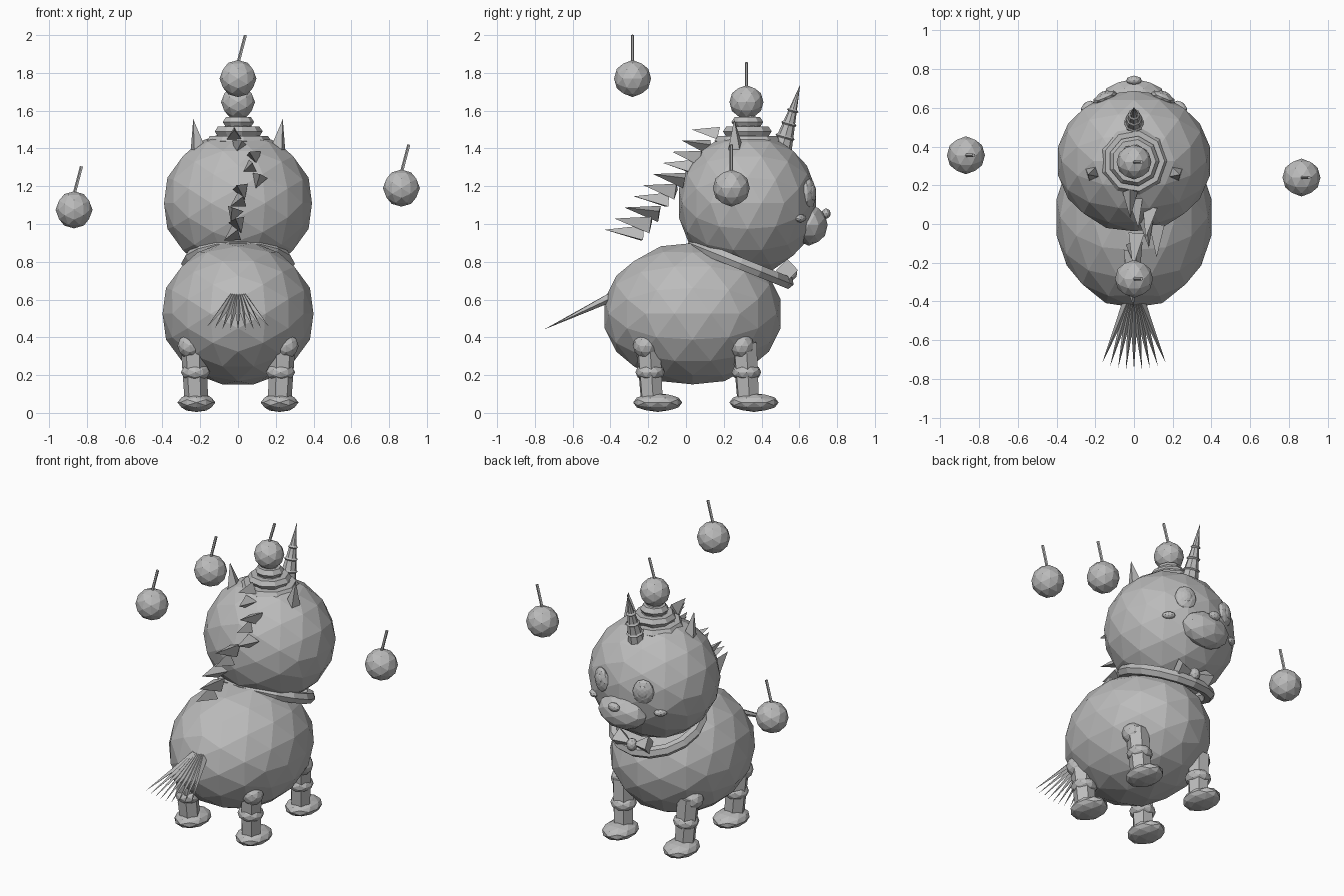
import bpy, bmesh, math
from mathutils import Vector, Euler

cube = bpy.data.objects.get("Cube")
if cube:
    bpy.data.objects.remove(cube, do_unlink=True)

grey = bpy.data.materials.new("plain grey")
grey.use_nodes = True
GREY = (0.5, 0.5, 0.5, 1)
grey.diffuse_color = GREY
grey.node_tree.nodes["Principled BSDF"].inputs["Base Color"].default_value = GREY


def finish(name, bm):
    bmesh.ops.recalc_face_normals(bm, faces=bm.faces[:])
    mesh = bpy.data.meshes.new(name)
    bm.to_mesh(mesh)
    bm.free()
    mesh.materials.append(grey)
    obj = bpy.data.objects.new(name, mesh)
    bpy.context.collection.objects.link(obj)
    return obj


def blob(name, at, size, cuts=1, rot=(0, 0, 0)):
    """Faceted ellipsoid from a subdivided icosahedron."""
    bm = bmesh.new()
    t = (1 + math.sqrt(5)) / 2
    for a in (-1, 1):
        for b in (-t, t):
            for co in ((a, 0, b), (0, b, a), (b, a, 0)):
                bm.verts.new(co)
    bmesh.ops.convex_hull(bm, input=bm.verts[:])
    bmesh.ops.subdivide_edges(bm, edges=bm.edges[:], cuts=cuts, use_grid_fill=True)
    bmesh.ops.triangulate(bm, faces=bm.faces[:])
    turn = Euler(rot)
    for v in bm.verts:
        n = v.co.normalized()
        p = Vector((n.x * size[0], n.y * size[1], n.z * size[2]))
        p.rotate(turn)
        v.co = p + Vector(at)
    return finish(name, bm)


def cone(name, base, tip, r1, r2=0, sides=6, spin=0):
    """Cone or rod from base to tip."""
    base, tip = Vector(base), Vector(tip)
    axis = tip - base
    bm = bmesh.new()
    bmesh.ops.create_cone(bm, cap_ends=True, segments=sides, radius1=r1,
                          radius2=r2, depth=axis.length)
    turn = axis.to_track_quat("Z", "Y")
    for v in bm.verts:
        p = v.co.copy()
        p.rotate(Euler((0, 0, spin)))
        p.rotate(turn)
        v.co = p + (base + tip) / 2
    return finish(name, bm)


def ring(name, at, major, minor, sides=10, tube=5, rot=(0, 0, 0), flat=1.0):
    bm = bmesh.new()
    rows = []
    turn = Euler(rot)
    for i in range(sides):
        a = math.tau * i / sides
        row = []
        for j in range(tube):
            b = math.tau * j / tube
            r = major + minor * math.cos(b)
            p = Vector((r * math.cos(a), r * math.sin(a), flat * minor * math.sin(b)))
            p.rotate(turn)
            row.append(bm.verts.new(p + Vector(at)))
        rows.append(row)
    for i in range(sides):
        n, m = rows[i], rows[(i + 1) % sides]
        for j in range(tube):
            k = (j + 1) % tube
            bm.faces.new((n[j], m[j], m[k], n[k]))
    return finish(name, bm)


# Body and head
blob("body", (0, 0.035, 0.525), (0.408, 0.475, 0.382), cuts=2)
blob("head", (0, 0.325, 1.11), (0.40, 0.37, 0.38), cuts=2)

# Legs with knees, hips and feet
for side, s in (("left", 1), ("right", -1)):
    for end, y in (("back", -0.19), ("front", 0.32)):
        tag = f"{end}_{side}"
        cone(f"leg_{tag}", (s * 0.22, y + 0.01, 0.05), (s * 0.235, y - 0.01, 0.37),
             0.062, 0.07, sides=6)
        blob(f"knee_{tag}", (s * 0.225, y, 0.215), (0.078, 0.078, 0.05))
        blob(f"hip_{tag}", (s * 0.255, y - 0.025, 0.355), (0.066, 0.066, 0.066))
        blob(f"foot_{tag}", (s * 0.22, y + 0.04, 0.055), (0.1, 0.13, 0.05))

# Face
blob("muzzle", (0, 0.65, 0.995), (0.165, 0.1, 0.11))
blob("nose", (0, 0.742, 1.055), (0.04, 0.024, 0.028))
for side, s in (("left", 1), ("right", -1)):
    turn = (0, 0, -s * 0.4)
    blob(f"eye_{side}", (s * 0.15, 0.652, 1.16), (0.066, 0.03, 0.08), rot=turn)
    blob(f"pupil_{side}", (s * 0.157, 0.67, 1.165), (0.035, 0.015, 0.045), rot=turn)
    blob(f"cheek_{side}", (s * 0.24, 0.605, 1.03), (0.04, 0.025, 0.022),
         rot=(0, 0, -s * 0.7))
    cone(f"ear_{side}", (s * 0.205, 0.265, 1.36), (s * 0.237, 0.255, 1.555),
         0.055, sides=4, spin=math.pi / 4)

# Horn with spiral bands
horn_base, horn_tip = Vector((0, 0.505, 1.39)), Vector((0, 0.605, 1.74))
cone("horn", horn_base, horn_tip, 0.055, sides=8)
tilt = -math.atan2(0.1, 0.35)
for i in range(3):
    f = 0.2 + 0.2 * i
    ring(f"horn_band_{i + 1}", horn_base.lerp(horn_tip, f), 0.055 * (1 - f), 0.009,
         sides=8, tube=4, rot=(tilt, 0, 0))

# Tiered hat
for i, (z, r) in enumerate(((1.44, 0.14), (1.49, 0.095), (1.54, 0.05))):
    ring(f"hat_tier_{i + 1}", (0, 0.325, z), r, 0.036, sides=9, tube=6, flat=0.85)
cone("hat_core", (0, 0.325, 1.4), (0, 0.325, 1.6), 0.13, 0.03, sides=9)

# Balls on sticks: one on the hat, three floating
balls = (("hat", (0, 0.32, 1.645), 0.09, 0.21),
         ("right", (-0.868, 0.355, 1.075), 0.098, 0.23),
         ("left", (0.865, 0.24, 1.19), 0.098, 0.23),
         ("back", (0, -0.283, 1.77), 0.098, 0.23))
for tag, at, r, rise in balls:
    centre = Vector(at)
    blob(f"ball_{tag}", at, (r, r, r))
    cone(f"stick_{tag}", centre + Vector((-0.005, 0, 0.06)),
         centre + Vector((0.04, 0, rise)), 0.009, 0.009, sides=5)

# Mane of spikes down the back of the head
sway = (-0.02, 0.0, 0.09, 0.06, 0.11, 0.02, 0.0, -0.02, 0.0, -0.03)
for i, x in enumerate(sway):
    f = i / (len(sway) - 1)
    base = Vector((x, 0.17 - 0.4 * f, 1.47 - 0.53 * f))
    lean = 0.03 * math.sin(i * 2.3)
    tip = base + Vector((lean, -0.14 - 0.06 * f, 0.03))
    cone(f"mane_spike_{i + 1}", base, tip, 0.045 + 0.008 * f, sides=3, spin=i * 0.7)

# Fanned tail
for i in range(9):
    t = (i - 4) / 4
    cone(f"tail_blade_{i + 1}", (t * 0.03, -0.39, 0.615),
         (t * 0.165, -0.755 + 0.035 * t * t, 0.44 + 0.015 * t * t), 0.025, sides=4)

# Collar, bow and bell
ring("collar", (0, 0.29, 0.79), 0.265, 0.036, sides=16, tube=6, rot=(-0.38, 0, 0))
for side, s in (("left", 1), ("right", -1)):
    cone(f"bow_{side}", (s * 0.11, 0.535, 0.755), (0, 0.555, 0.745), 0.06, sides=4)
blob("bell", (0, 0.555, 0.74), (0.034, 0.034, 0.04))
